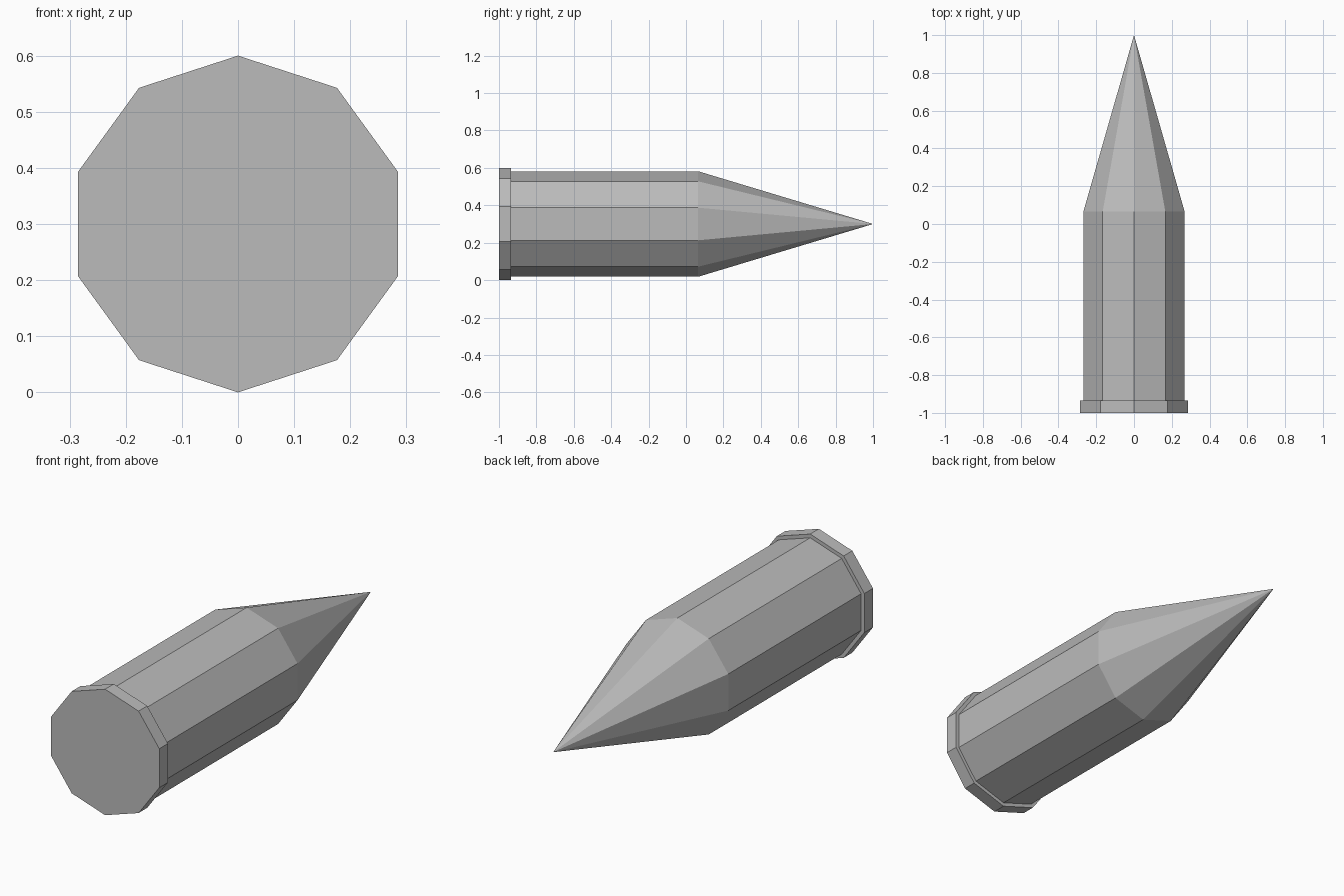
import bpy, bmesh, math

if "Cube" in bpy.data.objects:
    bpy.data.objects.remove(bpy.data.objects["Cube"])

SIDES = 10
CENTRE_Z = 0.3

grey = bpy.data.materials.new("plain grey")
grey.diffuse_color = (0.5, 0.5, 0.5, 1)
grey.use_nodes = True
grey.node_tree.nodes["Principled BSDF"].inputs["Base Color"].default_value = grey.diffuse_color


def lathe(name, profile):
    """Turn (radius, y) points around the y axis; radius 0 closes with a point or cap."""
    bm = bmesh.new()
    rings = []
    for r, y in profile:
        if r == 0:
            rings.append([bm.verts.new((0, y, CENTRE_Z))])
            continue
        angles = [2 * math.pi * i / SIDES for i in range(SIDES)]
        rings.append([bm.verts.new((r * math.sin(a), y, CENTRE_Z + r * math.cos(a)))
                      for a in angles])
    for a, b in zip(rings, rings[1:]):
        for i in range(SIDES):
            j = (i + 1) % SIDES
            if len(b) == 1:
                bm.faces.new((a[i], a[j], b[0]))
            else:
                bm.faces.new((a[i], a[j], b[j], b[i]))
    # flat cap at the rear end
    bm.faces.new(rings[0])
    bmesh.ops.recalc_face_normals(bm, faces=bm.faces)
    mesh = bpy.data.meshes.new(name)
    bm.to_mesh(mesh)
    bm.free()
    mesh.materials.append(grey)
    obj = bpy.data.objects.new(name, mesh)
    bpy.context.collection.objects.link(obj)
    return obj


# stepped rim, straight casing and pointed tip in one turned profile
lathe("pointed_shell", [(0.3, -1), (0.3, -0.935), (0.282, -0.935),
                        (0.282, 0.065), (0, 1)])
